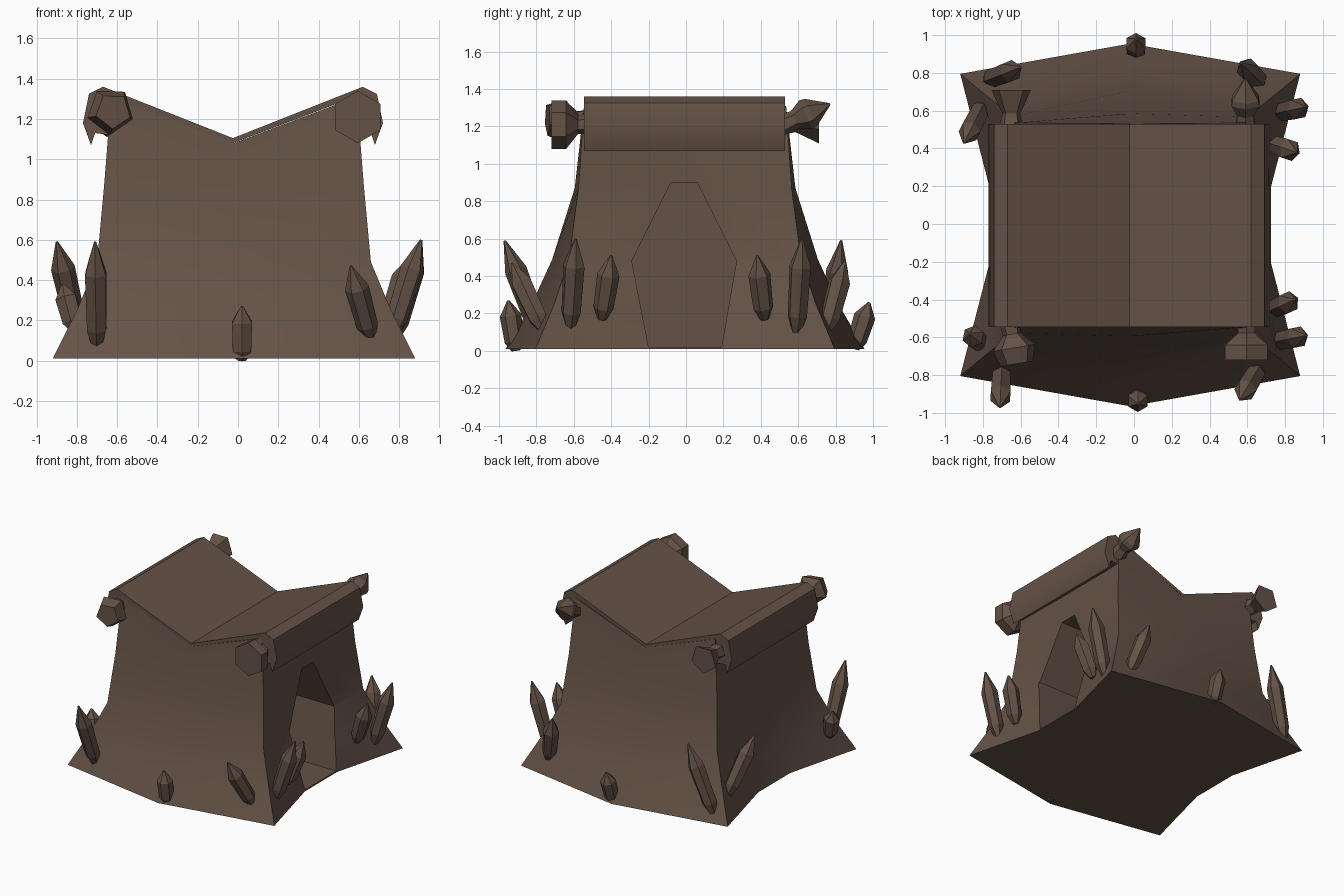
import bpy
import bmesh
import math
from mathutils import Vector

cube = bpy.data.objects.get("Cube")
if cube:
    bpy.data.objects.remove(cube, do_unlink=True)

brown = bpy.data.materials.new("earth brown")
brown.use_nodes = True
color = (0.127, 0.084, 0.061, 1)
brown.diffuse_color = color
shader = brown.node_tree.nodes["Principled BSDF"]
shader.inputs["Base Color"].default_value = color
shader.inputs["Roughness"].default_value = 0.9


def build(name, verts, faces, smooth=None):
    bm = bmesh.new()
    vs = [bm.verts.new(v) for v in verts]
    for f in faces:
        bm.faces.new([vs[i] for i in f])
    bmesh.ops.recalc_face_normals(bm, faces=bm.faces)
    mesh = bpy.data.meshes.new(name)
    bm.to_mesh(mesh)
    bm.free()
    mesh.materials.append(brown)
    obj = bpy.data.objects.new(name, mesh)
    bpy.context.collection.objects.link(obj)
    if smooth:
        shade(obj, smooth)
    return obj


def activate(obj):
    bpy.ops.object.select_all(action='DESELECT')
    obj.select_set(True)
    bpy.context.view_layer.objects.active = obj


def shade(obj, degrees):
    activate(obj)
    bpy.ops.object.shade_smooth_by_angle(angle=math.radians(degrees))


def bridge(rings, n):
    """Quads between consecutive rings of n points."""
    return [(r * n + i, r * n + (i + 1) % n, (r + 1) * n + (i + 1) % n, (r + 1) * n + i)
            for r in range(rings - 1) for i in range(n)]


def prism(name, section, start, end, smooth=None):
    """Extrude a section (list of functions of depth) between two depths."""
    n = len(section)
    verts = [p(d) for d in (start, end) for p in section]
    faces = bridge(2, n) + [range(n), range(n, 2 * n)]
    return build(name, verts, faces, smooth)


def prong(name, start, end, stations, sides=6, turn=0.0):
    """Faceted spike along an axis; stations are (fraction, radius)."""
    a, b = Vector(start), Vector(end)
    axis = (b - a).normalized()
    up = Vector((0, 0, 1))
    u = (up - axis * up.dot(axis)).normalized()
    v = axis.cross(u)
    verts = []
    for t, r in stations:
        for i in range(sides):
            ang = math.tau * i / sides + turn
            verts.append(a.lerp(b, t) + (u * math.cos(ang) + v * math.sin(ang)) * r)
    n, k = sides, len(stations)
    return build(name, verts, bridge(k, n) + [range(n), range((k - 1) * n, k * n)])


# Flared hut walls: height, corner x, corner y, middle y, side x
CX, CY = -0.02, -0.005
levels = [
    (0.01, 0.90, 0.80, 0.96, 0.745),
    (0.25, 0.78, 0.70, 0.82, 0.70),
    (0.49, 0.68, 0.62, 0.71, 0.665),
    (0.87, 0.645, 0.57, 0.59, 0.635),
    (1.31, 0.61, 0.54, 0.535, 0.61),
]
verts = []
for z, x, y, mid, side in levels:
    zm = 1.08 if z > 1 else z
    ring = [(0, -mid, zm), (x, -y, z), (side, -0.2, z), (side, 0.2, z), (x, y, z),
            (0, mid, zm), (-x, y, z), (-side, 0.2, z), (-side, -0.2, z), (-x, -y, z)]
    verts += [(px + CX, py + CY, pz) for px, py, pz in ring]
top = (len(levels) - 1) * 10
faces = bridge(len(levels), 10) + [range(10)]
faces += [[top + i for i in range(6)], [top + i for i in (5, 6, 7, 8, 9, 0)]]
walls = build("hut_walls", verts, faces)

# Deep doorway cut in the left wall
door = [(-0.2, -0.1), (-0.2, 0.01), (-0.29, 0.48), (-0.08, 0.9),
        (0.06, 0.9), (0.27, 0.48), (0.19, 0.01), (0.19, -0.1)]
door = [(y, max(z, 0.02)) for y, z in door[1:-1]]
cutter = prism("doorway_cutter", [lambda d, y=y, z=z: (d, y, z) for y, z in door], -0.2, 1.2)
cutter.hide_render = True
cut = walls.modifiers.new("doorway", 'BOOLEAN')
cut.operation = 'DIFFERENCE'
cut.solver = 'EXACT'
cut.object = cutter
activate(walls)
bpy.ops.object.modifier_apply(modifier=cut.name)
bpy.data.objects.remove(cutter, do_unlink=True)
shade(walls, 28)

# Sagging roof with edges rolled down on both sides
half = [(0.645, 1.36), (0.715, 1.325), (0.745, 1.18), (0.705, 1.07), (0.685, 1.13),
        (0.60, 1.12), (0.58, 1.30)]
profile = [(0, 1.105)] + half + [(0, 1.08)] + [(-x, z) for x, z in reversed(half)]
prism("rolled_roof", [lambda d, x=x, z=z: (x + CX - 0.005, d, z) for x, z in profile],
      -0.545, 0.53, 35)

# Finials on the ends of the roof rolls
prong("front_left_finial", (0.595, -0.5, 1.21), (0.595, -0.72, 1.21),
      [(0, 0.06), (0.35, 0.05), (0.64, 0.13), (1, 0.13)])
prong("front_right_finial", (-0.66, -0.5, 1.24), (-0.62, -0.74, 1.24),
      [(0, 0.06), (0.35, 0.05), (0.65, 0.12), (1, 0.09)], 5, 0.6)
prong("back_right_finial", (-0.65, 0.5, 1.22), (-0.65, 0.71, 1.22),
      [(0, 0.07), (0.4, 0.05), (1, 0.11)], 5, math.pi)
prong("back_left_finial", (0.59, 0.5, 1.2), (0.59, 0.77, 1.32),
      [(0, 0.06), (0.3, 0.05), (0.52, 0.085), (0.62, 0.08), (1, 0.005)])

# Crystals around the base: foot, tip, radius
crystals = {
    "front_right": ((-0.70, -0.77, 0.06), (-0.71, -0.97, 0.59), 0.06),
    "front_left": ((0.66, -0.76, 0.11), (0.56, -0.93, 0.47), 0.06),
    "front_middle": ((0.02, -0.91, 0.0), (0.02, -0.95, 0.27), 0.058),
    "left_front": ((0.76, -0.62, 0.12), (0.91, -0.59, 0.60), 0.06),
    "left_door_front": ((0.74, -0.45, 0.17), (0.85, -0.40, 0.51), 0.06),
    "left_door_back": ((0.74, 0.42, 0.17), (0.86, 0.38, 0.51), 0.06),
    "left_back": ((0.77, 0.59, 0.10), (0.91, 0.62, 0.60), 0.06),
    "back_left": ((0.67, 0.75, 0.10), (0.57, 0.85, 0.48), 0.06),
    "back_middle": ((0.01, 0.90, 0.01), (0.01, 0.98, 0.26), 0.058),
    "back_right": ((-0.78, 0.76, 0.05), (-0.60, 0.83, 0.59), 0.06),
    "right_back": ((-0.80, 0.63, 0.16), (-0.90, 0.43, 0.59), 0.06),
    "right_front": ((-0.81, -0.63, 0.15), (-0.87, -0.58, 0.38), 0.06),
}
for place, (foot, tip, r) in crystals.items():
    prong(place + "_crystal", foot, tip,
          [(0, r * 0.4), (0.18, r * 0.9), (0.7, r), (1, 0.006)])
